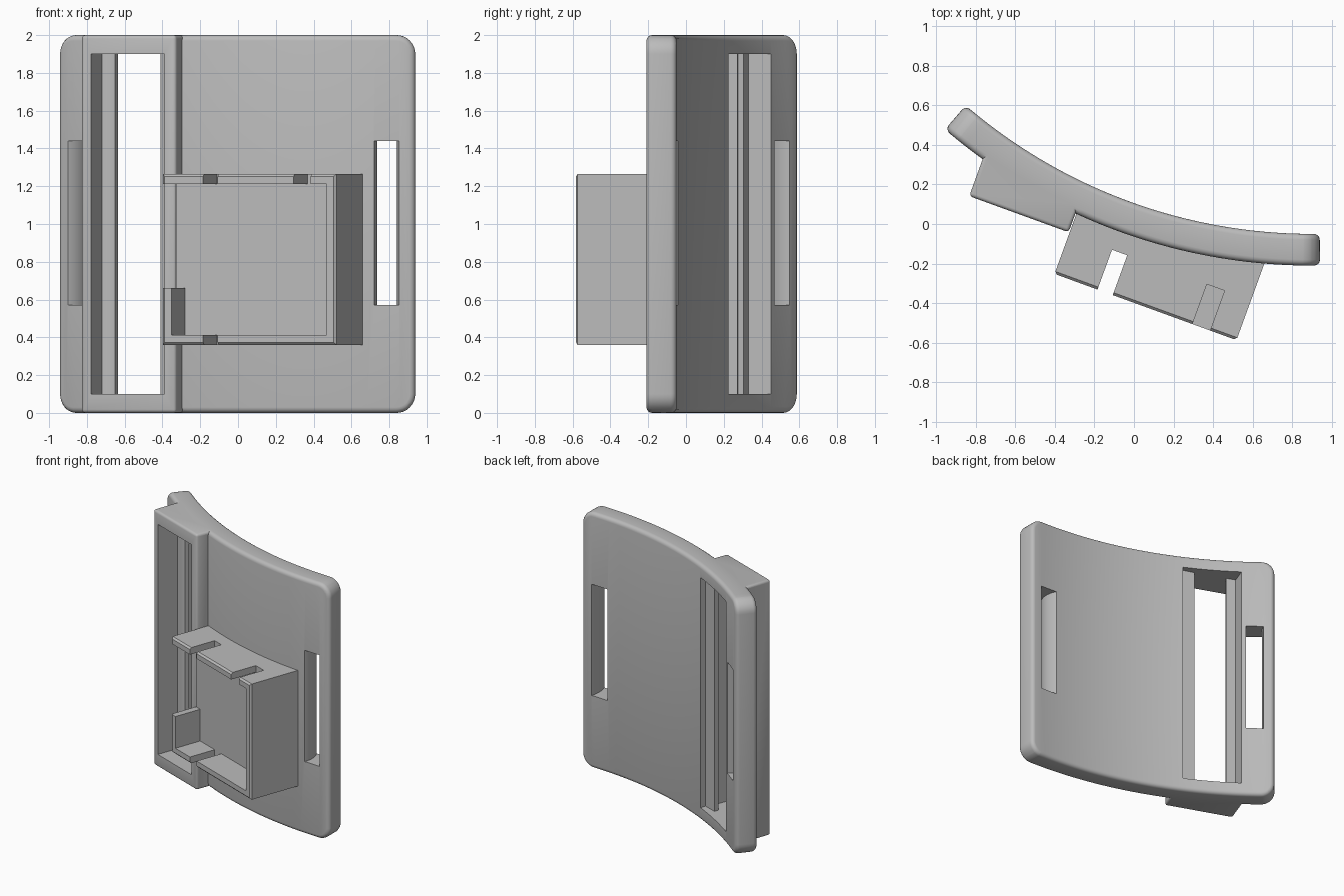
import bpy, bmesh, math
from mathutils import Matrix, Vector

cube = bpy.data.objects.get("Cube")
if cube:
    bpy.data.objects.remove(cube, do_unlink=True)

grey = bpy.data.materials.new("plain grey")
grey.use_nodes = True
COLOR = (0.5, 0.5, 0.5, 1)
grey.diffuse_color = COLOR
grey.node_tree.nodes["Principled BSDF"].inputs["Base Color"].default_value = COLOR

TILT = Matrix.Rotation(math.radians(-20), 4, 'Z')   # frame of the pad and the holder
CENTRE = Vector((0.9, 2.635))                       # axis of the curved plate
R_BACK, THICK = 2.685, 0.16
R_MID = R_BACK + THICK / 2


def finish(name, bm):
    bmesh.ops.recalc_face_normals(bm, faces=bm.faces)
    mesh = bpy.data.meshes.new(name)
    bm.to_mesh(mesh)
    bm.free()
    mesh.materials.append(grey)
    obj = bpy.data.objects.new(name, mesh)
    bpy.context.collection.objects.link(obj)
    return obj


def box_bm(lo, hi):
    bm = bmesh.new()
    bmesh.ops.create_cube(bm, size=1)
    lo, hi = Vector(lo), Vector(hi)
    for v in bm.verts:
        v.co = (lo + hi) / 2 + v.co * (hi - lo)
    return bm


def prism_bm(points, z0, z1):
    bm = bmesh.new()
    face = bm.faces.new([bm.verts.new((x, y, z0)) for x, y in points])
    top = bmesh.ops.extrude_face_region(bm, geom=[face])["geom"]
    for v in top:
        if isinstance(v, bmesh.types.BMVert):
            v.co.z = z1
    return bm


def tilted(name, bm):
    bm.transform(TILT)
    return finish(name, bm)


def combine(target, other, operation):
    other.hide_render = True
    mod = target.modifiers.new("combine", 'BOOLEAN')
    mod.operation, mod.object, mod.solver = operation, other, 'EXACT'
    bpy.context.view_layer.objects.active = target
    bpy.ops.object.modifier_apply(modifier=mod.name)
    bpy.data.objects.remove(other, do_unlink=True)


def bulged_wall(front, back, bulge, side):
    """Slot wall from front to back that swells inward in the middle."""
    front, back = Vector(front), Vector(back)
    along = back - front
    inward = Vector((along.y, -along.x)).normalized() * bulge * side
    steps = [-0.3 + 0.16 * i for i in range(11)]
    return [front + along * t + inward * (1 - (2 * t - 1) ** 2) for t in steps]


# Curved plate: a rounded slab, sliced into strips and bent around the axis
s0, s1 = -0.71 * R_MID, 0.014 * R_MID
bm = box_bm((s0, 0, 0), (s1, THICK, 2))
corners = [e for e in bm.edges if abs((e.verts[0].co - e.verts[1].co).y) > 0.1]
bmesh.ops.bevel(bm, geom=corners, offset=0.1, segments=8, profile=0.5, affect='EDGES')
rim = [e for e in bm.edges if abs((e.verts[0].co - e.verts[1].co).y) < 0.01]
bmesh.ops.bevel(bm, geom=rim, offset=0.03, segments=4, profile=0.5, affect='EDGES')
STRIPS = 48
for i in range(1, STRIPS):
    bmesh.ops.bisect_plane(bm, geom=bm.verts[:] + bm.edges[:] + bm.faces[:],
                           plane_co=(s0 + (s1 - s0) * i / STRIPS, 0, 0), plane_no=(1, 0, 0))
for v in bm.verts:
    t, r = v.co.x / R_MID, R_BACK + v.co.y
    v.co.x, v.co.y = CENTRE.x + r * math.sin(t), CENTRE.y - r * math.cos(t)
plate = finish("curved_plate", bm)

# Raised full-height pad, its back following the middle of the plate
PAD_FRONT = -0.152
bm = prism_bm([(-0.83, PAD_FRONT), (-0.296, PAD_FRONT), (-0.296, 0.029),
               (-0.56, 0.066), (-0.83, 0.129)], 0.0005, 1.9995)
front_edges = [e for e in bm.edges if all(v.co.y < -0.1 for v in e.verts)]
side_edges = [e for e in bm.edges if abs(e.verts[0].co.x - e.verts[1].co.x) < 0.001
              and abs(e.verts[0].co.y - e.verts[1].co.y) > 0.1]
bmesh.ops.bevel(bm, geom=front_edges + side_edges, offset=0.018, segments=3,
                profile=0.5, affect='EDGES')
combine(plate, tilted("strap_pad", bm), 'UNION')

# Long slot with a retaining rib on each side
slot = [(-0.774, -0.3), (-0.36, -0.3), (-0.36, 0.02), (-0.42, 0.02), (-0.45, 0.035),
        (-0.45, 0.068), (-0.342, 0.07), (-0.342, 0.5), (-0.774, 0.5), (-0.774, 0.07),
        (-0.7, 0.068), (-0.705, 0.035), (-0.731, 0.02), (-0.774, 0.02)]
combine(plate, tilted("long_slot_cutter", prism_bm(slot, 0.1, 1.9)), 'DIFFERENCE')

# Short slots with swelling walls near both ends
left_slot = (bulged_wall((-0.9, 0.432), (-0.79, 0.55), 0.018, 1)
             + bulged_wall((-0.785, 0.335), (-0.685, 0.47), 0.006, -1)[::-1])
right_slot = (bulged_wall((0.72, -0.205), (0.71, -0.04), 0.02, 1)
              + bulged_wall((0.85, -0.205), (0.852, -0.045), 0.012, -1)[::-1])
for points in (left_slot, right_slot):
    combine(plate, finish("short_slot_cutter", prism_bm(points, 0.57, 1.44)), 'DIFFERENCE')

# Open holder box with a short wall on its inner side
U0, U1, Z0, Z1 = -0.291, 0.687, 0.36, 1.265
FRONT, FLOOR, WALL = -0.374, -0.16, 0.052
bm = box_bm((U0, FRONT, Z0), (U1, 0.06, Z1))
front_edges = [e for e in bm.edges if all(v.co.y < -0.3 for v in e.verts)]
bmesh.ops.bevel(bm, geom=front_edges, offset=0.013, segments=1, affect='EDGES')
holder = tilted("holder_box", bm)
cuts = [
    ((U0 + WALL, -1, Z0 + WALL), (U1 - WALL, FLOOR, Z1 - WALL)),   # pocket
    ((U0 - 1, -1, 0.66), (U0 + 0.1, FLOOR, Z1 - WALL)),            # open side
    ((-0.06, -1, 0), (0.022, FLOOR, 2)),                           # notch in both walls
    ((0.45, -1, 1), (0.545, FLOOR, 2)),                            # notch in the top wall
]
for lo, hi in cuts:
    combine(holder, tilted("holder_cutter", box_bm(lo, hi)), 'DIFFERENCE')

for obj in (plate, holder):
    bpy.ops.object.select_all(action='DESELECT')
    obj.select_set(True)
    bpy.context.view_layer.objects.active = obj
    bpy.ops.object.shade_smooth_by_angle(angle=math.radians(30))
